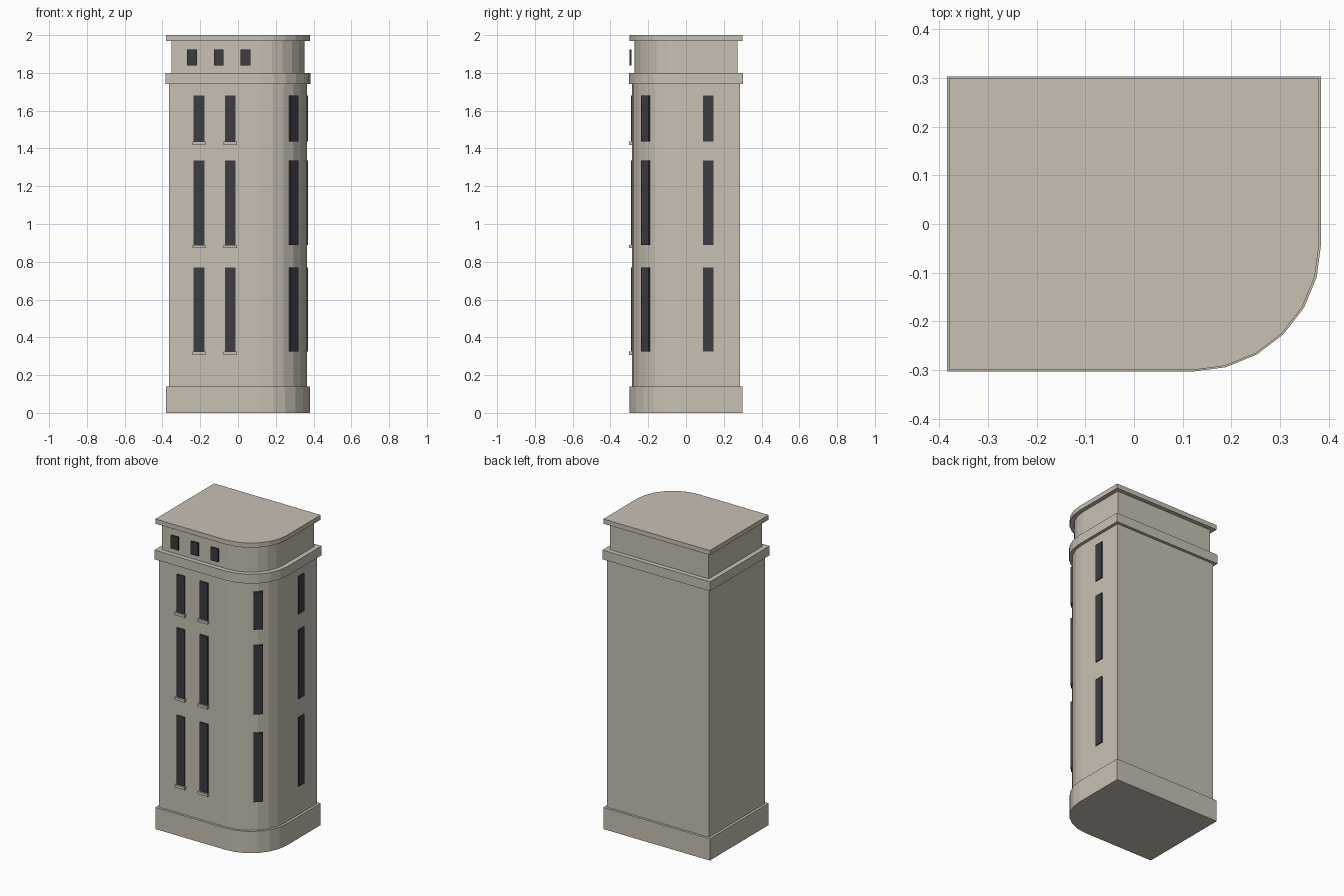
import bpy
import bmesh
from math import sin, cos, radians
from mathutils import Matrix

cube = bpy.data.objects.get("Cube")
if cube:
    bpy.data.objects.remove(cube, do_unlink=True)


def material(name, colour):
    mat = bpy.data.materials.new(name)
    mat.use_nodes = True
    mat.diffuse_color = (*colour, 1)
    mat.node_tree.nodes["Principled BSDF"].inputs["Base Color"].default_value = (*colour, 1)
    return mat


stone = material("warm stone", (0.58, 0.53, 0.45))
glass = material("dark glass", (0.045, 0.045, 0.055))


def finish(bm, name, mat):
    bmesh.ops.recalc_face_normals(bm, faces=bm.faces)
    mesh = bpy.data.meshes.new(name)
    bm.to_mesh(mesh)
    bm.free()
    mesh.materials.append(mat)
    obj = bpy.data.objects.new(name, mesh)
    bpy.context.collection.objects.link(obj)


# Centre of the rounded front corner, shared by every tier
CORNER_X, CORNER_Y = 0.12, -0.042
STEPS = 6


def tier(name, half_x, half_y, bottom, top):
    """Rectangular slab with one rounded corner."""
    rx, ry = half_x - CORNER_X, half_y + CORNER_Y
    outline = [(half_x, half_y), (-half_x, half_y), (-half_x, -half_y)]
    for i in range(STEPS + 1):
        a = radians(90 * i / STEPS)
        outline.append((CORNER_X + rx * sin(a), CORNER_Y - ry * cos(a)))
    bm = bmesh.new()
    face = bm.faces.new([bm.verts.new((x, y, bottom)) for x, y in outline])
    up = bmesh.ops.extrude_face_region(bm, geom=[face])
    # Keep the lower cap so the slab is closed
    verts = [v for v in up["geom"] if isinstance(v, bmesh.types.BMVert)]
    bmesh.ops.translate(bm, verts=verts, vec=(0, 0, top - bottom))
    if not any(all(v.co.z == min(w.co.z for w in bm.verts) for v in f.verts) for f in bm.faces):
        low = min(v.co.z for v in bm.verts)
        bmesh.ops.contextual_create(bm, geom=[e for e in bm.edges if all(v.co.z == low for v in e.verts)])
    finish(bm, name, stone)


def box(name, x, y, bottom, top, width, depth, mat, turn=0):
    bm = bmesh.new()
    place = (Matrix.Translation((x, y, (bottom + top) / 2))
             @ Matrix.Rotation(radians(turn), 4, 'Z')
             @ Matrix.Diagonal((width, depth, top - bottom, 1)))
    bmesh.ops.create_cube(bm, size=1, matrix=place)
    finish(bm, name, mat)


# Stacked tiers of the tower
tier("base_plinth", 0.38, 0.30, 0, 0.14)
tier("main_shaft", 0.364, 0.285, 0.14, 1.74)
tier("cornice", 0.384, 0.303, 1.74, 1.80)
tier("attic", 0.353, 0.273, 1.80, 1.97)
tier("roof_slab", 0.38, 0.30, 1.97, 2.0)

# Tall windows on three floors: front pair with sills, rounded corner, side
FLOORS = [(0.325, 0.77), (0.89, 1.335), (1.437, 1.68)]
WIDTH, DEPTH = 0.057, 0.014
for floor, (low, high) in enumerate(FLOORS, 1):
    for side, x in (("outer", -0.206), ("inner", -0.041)):
        box(f"front_window_{side}_{floor}", x, -0.285, low, high, WIDTH, DEPTH, glass)
        box(f"window_sill_{side}_{floor}", x, -0.291, low - 0.018, low, 0.07, 0.022, stone)
    box(f"corner_window_{floor}", 0.294, -0.214, low, high, WIDTH, DEPTH, glass, 45)
    box(f"side_window_{floor}", 0.364, 0.118, low, high, WIDTH, DEPTH, glass, 90)

# Small attic windows, standing just proud of the attic wall
for i in range(3):
    box(f"attic_window_{i + 1}", -0.244 + 0.142 * i, -0.294, 1.84, 1.923, 0.052, 0.012, glass)
